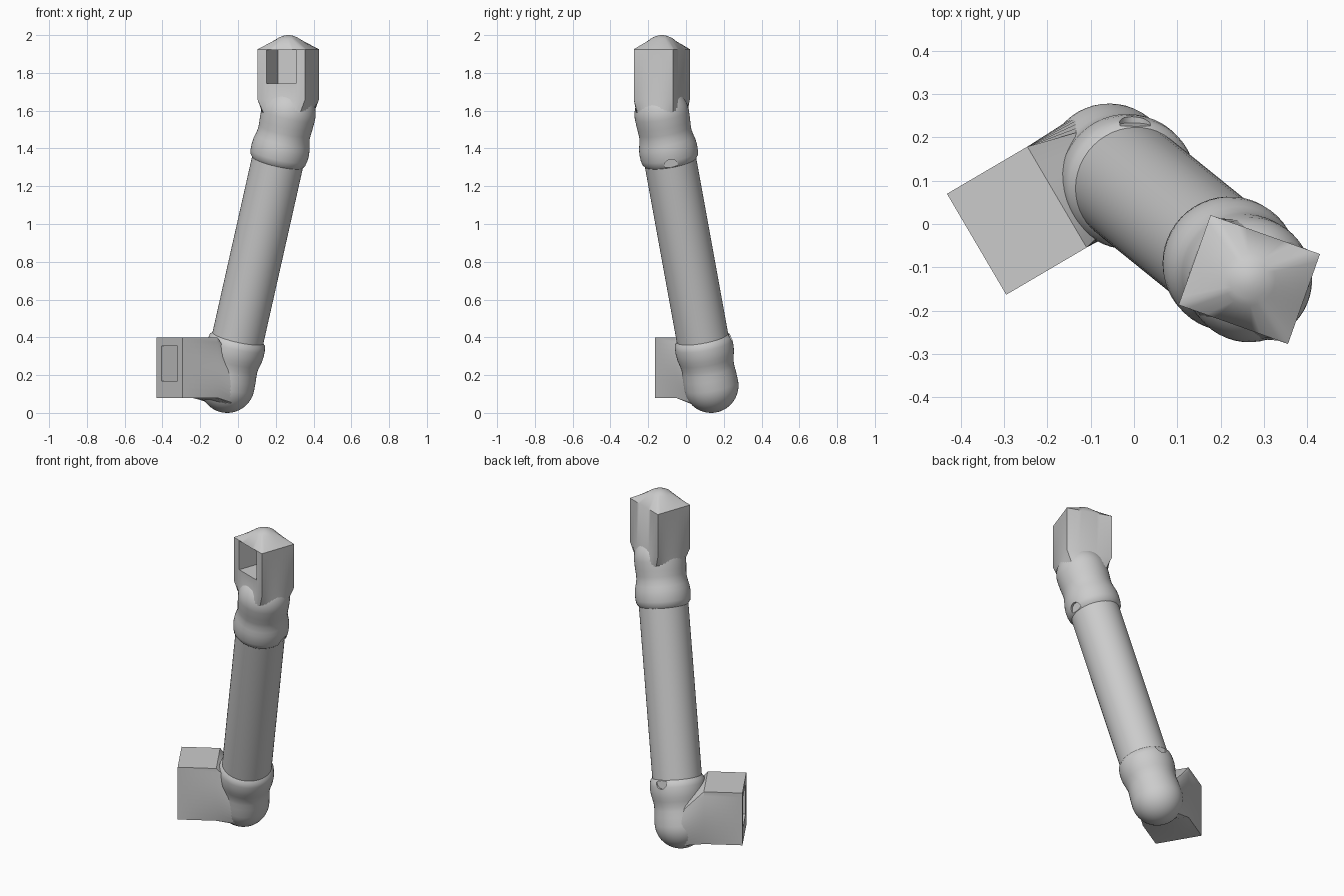
import bpy, bmesh, math
from mathutils import Vector, Matrix

if "Cube" in bpy.data.objects:
    bpy.data.objects.remove(bpy.data.objects["Cube"])

grey = bpy.data.materials.new("plain grey")
grey.use_nodes = True
COLOUR = (0.6, 0.6, 0.6, 1)
grey.diffuse_color = COLOUR
grey.node_tree.nodes["Principled BSDF"].inputs["Base Color"].default_value = COLOUR

SIDES = 48
LOW = Vector((-0.057, 0.133, 0.145))    # lower elbow centre
HIGH = Vector((0.266, -0.128, 1.58))    # upper elbow centre
AXIS = (HIGH - LOW).normalized()
UP = Vector((0, 0, 1))


def make_object(name, bm):
    bmesh.ops.recalc_face_normals(bm, faces=bm.faces)
    mesh = bpy.data.meshes.new(name)
    bm.to_mesh(mesh)
    bm.free()
    mesh.materials.append(grey)
    obj = bpy.data.objects.new(name, mesh)
    bpy.context.collection.objects.link(obj)
    return obj


def loft(name, rings):
    """Skin a list of equal rings and cap both ends."""
    bm = bmesh.new()
    loops = [[bm.verts.new(p) for p in ring] for ring in rings]
    for lo, hi in zip(loops, loops[1:]):
        for i in range(len(lo)):
            j = (i + 1) % len(lo)
            bm.faces.new((lo[i], lo[j], hi[j], hi[i]))
    bm.faces.new(loops[0])
    bm.faces.new(loops[-1])
    return make_object(name, bm)


def select_only(obj):
    bpy.ops.object.select_all(action='DESELECT')
    obj.select_set(True)
    bpy.context.view_layer.objects.active = obj


def smooth(obj, degrees):
    select_only(obj)
    bpy.ops.object.shade_smooth_by_angle(angle=math.radians(degrees))


def cut(obj, cutter):
    mod = obj.modifiers.new("cut", 'BOOLEAN')
    mod.operation, mod.solver, mod.object = 'DIFFERENCE', 'EXACT', cutter
    select_only(obj)
    bpy.ops.object.modifier_apply(modifier=mod.name)
    bpy.data.objects.remove(cutter)


def frame(origin, a, b, n):
    m = Matrix((a, b, n)).transposed().to_4x4()
    m.translation = origin
    return m


def circle(m, r, h):
    turn = [-math.pi / 4 + math.tau * i / SIDES for i in range(SIDES)]
    return [m @ Vector((r * math.cos(t), r * math.sin(t), h)) for t in turn]


def rectangle(m, half_a, half_b, shift, h):
    """Points spread along four sides, corner for corner with circle()."""
    corners = [(1, -1), (1, 1), (-1, 1), (-1, -1)]
    side = SIDES // 4
    pts = []
    for k in range(4):
        (x0, y0), (x1, y1) = corners[k], corners[(k + 1) % 4]
        for i in range(side):
            t = i / side
            pts.append(m @ Vector((half_a * (x0 + (x1 - x0) * t),
                                   half_b * (y0 + (y1 - y0) * t) + shift, h)))
    return pts


def block(m, low, high):
    bm = bmesh.new()
    bmesh.ops.create_cube(bm, size=1)
    for v in bm.verts:
        v.co = m @ Vector([l + (h - l) * (c + 0.5) for l, h, c in zip(low, high, v.co)])
    return make_object("cutter", bm)


# Rounded elbow with a waisted collar, and a half-round notch at the collar's rim
def joint(name, centre, direction, notch_side):
    side = (notch_side - direction * notch_side.dot(direction)).normalized()
    m = frame(centre, side, direction.cross(side), direction)
    profile = [(0.145 * math.sin(t), -0.145 * math.cos(t))
               for t in [math.pi / 2 * (i + 0.2) / 12.2 for i in range(13)]]
    profile += [(0.143, 0.05), (0.14, 0.085), (0.14, 0.11), (0.146, 0.14),
                (0.152, 0.165), (0.155, 0.195), (0.154, 0.225), (0.15, 0.248),
                (0.136, 0.265)]
    obj = loft(name, [circle(m, r, h) for r, h in profile])
    hole = frame(centre + direction * 0.25, direction.cross(side), direction, side)
    cut(obj, loft("cutter", [circle(hole, 0.036, h) for h in (0.14, 0.2)]))
    smooth(obj, 35)


joint("lower_elbow", LOW, AXIS, Vector((0, 1, 0)))
joint("upper_elbow", HIGH, -AXIS, Vector((1, 0, 0)))

# Long straight pipe between the elbows
pa = AXIS.orthogonal().normalized()
pm = frame(LOW, pa, AXIS.cross(pa), AXIS)
length = (HIGH - LOW).length
smooth(loft("pipe", [circle(pm, 0.138, h) for h in (0.1, length - 0.1)]), 40)

# Lower square mouth, turned sideways, with a deep opening in its end
n = Vector((-0.86, -0.505, 0)).normalized()
lm = frame(LOW, UP.cross(n), UP, n)
mouth = loft("lower_mouth", [circle(lm, 0.14, 0)] +
             [rectangle(lm, 0.135, 0.16, 0.095, h) for h in (0.14, 0.355)])
cut(mouth, block(lm, (-0.084, 0.025, 0.175), (0.084, 0.21, 0.4)))
smooth(mouth, 30)

# Upper square head with a softened pyramid roof and an opening in front
a = Vector((0.94, -0.335, 0)).normalized()
hm = frame(HIGH, a, UP.cross(a), UP)
roof = [(0.06, 0.401), (0.045, 0.409), (0.03, 0.415), (0.015, 0.419), (0.004, 0.42)]
head = loft("upper_head", [circle(hm, 0.14, 0)] +
            [rectangle(hm, 0.134, 0.11, 0, h) for h in (0.08, 0.345)] +
            [circle(hm, r, h) for r, h in roof])
cut(head, block(hm, (-0.083, -0.2, 0.165), (0.083, 0.07, 0.342)))
smooth(head, 45)
